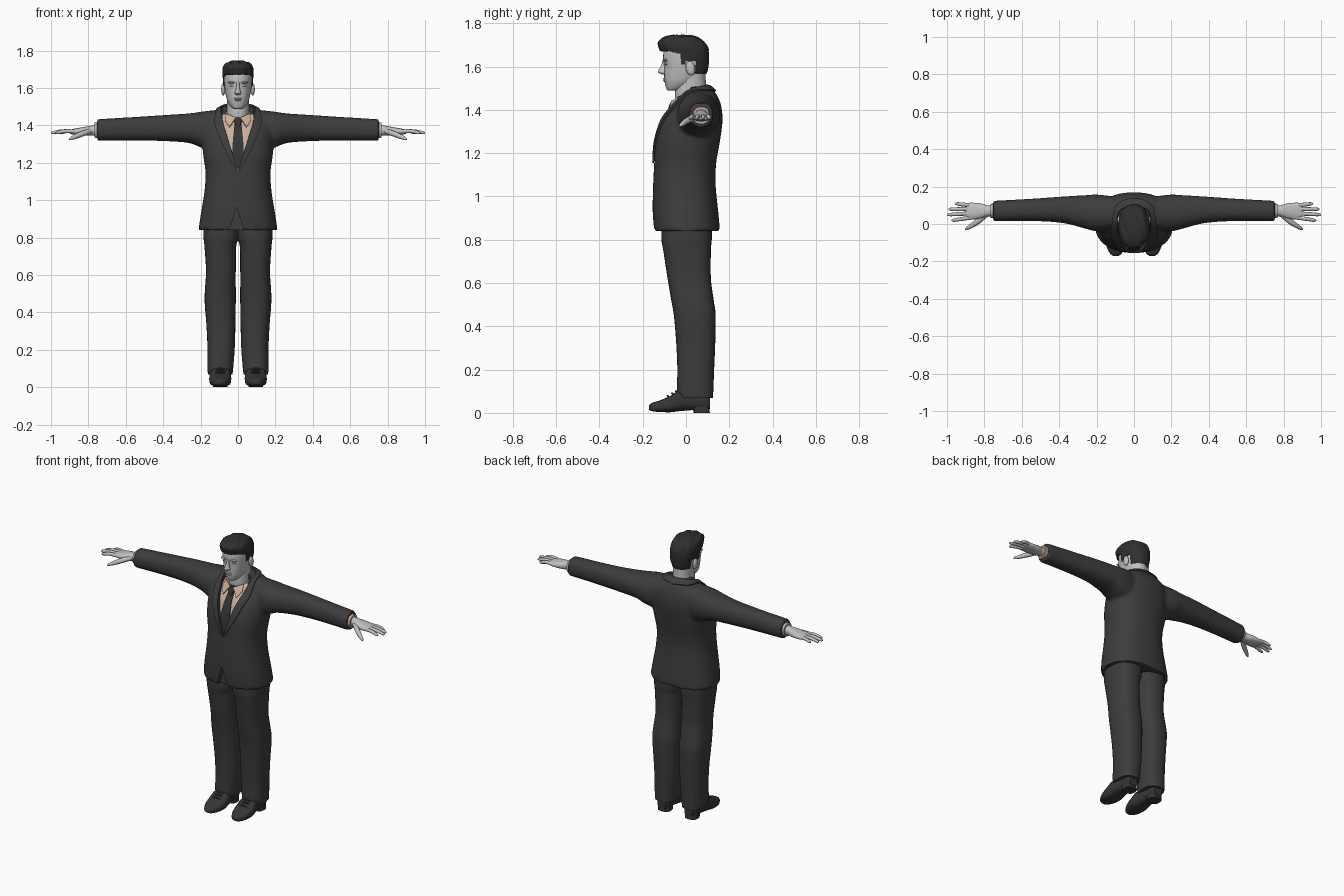
import bpy, bmesh, math
from mathutils import Vector, Matrix
from mathutils.bvhtree import BVHTree

if "Cube" in bpy.data.objects:
    bpy.data.objects.remove(bpy.data.objects["Cube"])


def material(name, r, g, b):
    m = bpy.data.materials.new(name)
    m.diffuse_color = (r, g, b, 1)
    m.use_nodes = True
    m.node_tree.nodes["Principled BSDF"].inputs["Base Color"].default_value = m.diffuse_color
    return m


SUIT = material("charcoal_cloth", .046, .046, .046)
TIE = material("tie_cloth", .036, .036, .038)
SHIRT = material("beige_cotton", .60, .42, .32)
SKIN = material("grey_skin", .53, .53, .53)
HAIR = material("dark_hair", .028, .028, .028)
SHOE = material("dark_leather", .036, .036, .036)
EYE = material("eye_white", .62, .63, .65)


def smooth_rows(rows, m):
    """Catmull-Rom interpolation of section rows."""
    out = []
    for i in range(len(rows) - 1):
        q = [rows[max(i - 1, 0)], rows[i], rows[i + 1], rows[min(i + 2, len(rows) - 1)]]
        for k in range(m):
            t = k / m
            out.append([.5 * (2 * b + (c - a) * t + (2 * a - 5 * b + 4 * c - d) * t * t
                              + (3 * b - a - 3 * c + d) * t ** 3) for a, b, c, d in zip(*q)])
    return out + [list(rows[-1])]


def add_loft(bm, axis, rows, e=2.3, n=32, m=5):
    """Rows: position on axis, then min/max of the other two axes."""
    rings = []
    for p, u0, u1, v0, v1 in smooth_rows(rows, m):
        ring = []
        for k in range(n):
            c, s = math.cos(2 * math.pi * k / n), math.sin(2 * math.pi * k / n)
            u = (u0 + u1) / 2 + (u1 - u0) / 2 * math.copysign(abs(c) ** (2 / e), c)
            v = (v0 + v1) / 2 + (v1 - v0) / 2 * math.copysign(abs(s) ** (2 / e), s)
            co = {'x': (p, u, v), 'y': (u, p, v), 'z': (u, v, p)}[axis]
            ring.append(bm.verts.new(co))
        rings.append(ring)
    for a, b in zip(rings, rings[1:]):
        for k in range(n):
            bm.faces.new((a[k], a[(k + 1) % n], b[(k + 1) % n], b[k]))
    bm.faces.new(rings[0])
    bm.faces.new(rings[-1])


def mirror(bm):
    g = bmesh.ops.duplicate(bm, geom=bm.verts[:] + bm.edges[:] + bm.faces[:])["geom"]
    for v in g:
        if isinstance(v, bmesh.types.BMVert):
            v.co.x *= -1


def bake(o, mods=(), angle=45):
    for kind, props in mods:
        md = o.modifiers.new(kind.lower(), kind)
        for k, v in props.items():
            setattr(md, k, v)
    bpy.ops.object.select_all(action='DESELECT')
    o.select_set(True)
    bpy.context.view_layer.objects.active = o
    bpy.ops.object.convert(target='MESH')
    bpy.ops.object.shade_smooth_by_angle(angle=math.radians(angle))
    return bpy.context.view_layer.objects.active


def finish(name, bm, mat, both=False, mods=()):
    if both:
        mirror(bm)
    bmesh.ops.recalc_face_normals(bm, faces=bm.faces[:])
    me = bpy.data.meshes.new(name)
    bm.to_mesh(me)
    bm.free()
    me.materials.append(mat)
    o = bpy.data.objects.new(name, me)
    bpy.context.collection.objects.link(o)
    return bake(o, mods)


def loft(name, axis, rows, mat, both=False, **kw):
    bm = bmesh.new()
    add_loft(bm, axis, rows, **kw)
    return finish(name, bm, mat, both)


def blobs(name, items, mat, both=False):
    bm = bmesh.new()
    for c, r, tilt in items:
        mx = Matrix.Translation(c) @ Matrix.Rotation(tilt, 4, 'X') @ Matrix.Diagonal((*r, 1))
        bmesh.ops.create_uvsphere(bm, u_segments=20, v_segments=12, radius=1, matrix=mx)
    return finish(name, bm, mat, both)


def tubes(name, paths, mat):
    """Tapered round tubes, built on both sides; points are x, y, z, radius."""
    cu = bpy.data.curves.new(name, 'CURVE')
    cu.dimensions, cu.bevel_depth, cu.bevel_resolution, cu.use_fill_caps = '3D', 1, 3, True
    for side in (1, -1):
        for path in paths:
            pts = smooth_rows(path, 4)
            sp = cu.splines.new('POLY')
            sp.points.add(len(pts) - 1)
            for q, (x, y, z, r) in zip(sp.points, pts):
                q.co, q.radius = (x * side, y, z, 1), r
    cu.materials.append(mat)
    o = bpy.data.objects.new(name, cu)
    bpy.context.collection.objects.link(o)
    return bake(o)


def tree(o):
    bm = bmesh.new()
    bm.from_mesh(o.data)
    t = BVHTree.FromBMesh(bm)
    bm.free()
    return t


def strip(name, pairs, surface, off, thick, mat, both=False):
    """Cloth strip laid on a surface between two edge lines."""
    bm, rows = bmesh.new(), []
    for row in smooth_rows([a + b for a, b in pairs], 6):
        a, b, line = Vector(row[:3]), Vector(row[3:]), []
        for k in range(5):
            loc, nor, _, _ = surface.find_nearest(a.lerp(b, k / 4))
            line.append(bm.verts.new(loc + nor * off))
        rows.append(line)
    for a, b in zip(rows, rows[1:]):
        for k in range(4):
            bm.faces.new((a[k], a[k + 1], b[k + 1], b[k]))
    return finish(name, bm, mat, both, [('SOLIDIFY', dict(thickness=thick, offset=0))])


def prism(name, pts, y0, y1):
    bm = bmesh.new()
    a = [bm.verts.new((x, y0, z)) for x, z in pts]
    b = [bm.verts.new((x, y1, z)) for x, z in pts]
    bm.faces.new(a)
    bm.faces.new(b)
    for k in range(len(a)):
        j = (k + 1) % len(a)
        bm.faces.new((a[k], a[j], b[j], b[k]))
    o = finish(name, bm, SUIT)
    o.hide_render = True
    return o


# Jacket: torso and sleeves fused into one soft body
TORSO = [(z, -h, h, f, b) for z, h, f, b in (
    (.84, .212, -.147, .157), (.93, .198, -.154, .149), (1.05, .179, -.152, .137),
    (1.15, .174, -.147, .139), (1.25, .187, -.141, .156), (1.35, .19, -.114, .169),
    (1.42, .18, -.064, .162), (1.46, .15, -.03, .147), (1.49, .098, -.01, .127),
    (1.507, .07, 0, .11))]
bm = bmesh.new()
add_loft(bm, 'x', [(.06, -.03, .14, 1.26, 1.488), (.19, -.04, .157, 1.28, 1.474),
                   (.26, -.025, .154, 1.305, 1.464), (.38, .005, .147, 1.315, 1.456),
                   (.55, .016, .135, 1.319, 1.445), (.753, .014, .124, 1.318, 1.433)])
mirror(bm)
add_loft(bm, 'z', TORSO, e=2.4, n=48)
jacket = finish("jacket", bm, SUIT, False, [
    ('REMESH', dict(mode='VOXEL', voxel_size=.01)), ('SMOOTH', dict(factor=.5, iterations=5))])
body = tree(jacket)

# Neck opening and front hem cutaway
cuts = [prism("neck_cutter", [(0, 1.155), (.085, 1.43), (.075, 1.56), (-.075, 1.56), (-.085, 1.43)], -.3, .02),
        prism("hem_cutter", [(-.008, .965), (.045, .8), (-.055, .8)], -.3, -.118)]
jacket = bake(jacket, [('BOOLEAN', dict(object=c, operation='DIFFERENCE', solver='EXACT')) for c in cuts], 50)
for c in cuts:
    bpy.data.objects.remove(c)

# Lapels running into the collar round the neck
strip("lapels_and_collar", [
    ((0, -.145, 1.155), (.012, -.145, 1.165)), ((.029, -.135, 1.25), (.07, -.13, 1.27)),
    ((.06, -.11, 1.35), (.105, -.1, 1.355)), ((.083, -.055, 1.43), (.122, -.05, 1.41)),
    ((.088, 0, 1.475), (.118, 0, 1.475)), ((.07, .075, 1.505), (.09, .1, 1.485)),
    ((0, .1, 1.515), (0, .135, 1.485))], body, .005, .009, SUIT, True)

# Shirt front, collar, collar points and cuffs
shirt = loft("shirt", 'z', [(z, a + .016, b - .016, f + .012, k - .02)
                            for z, a, b, f, k in TORSO[2:8]], SHIRT, e=2.4, n=48)
bm = bmesh.new()
add_loft(bm, 'z', [(1.43, -.076, .076, -.056, .106), (1.455, -.071, .071, -.055, .104),
                   (1.475, -.066, .066, -.053, .1)], e=2.1)
for v in bm.verts:
    v.co.z += .45 * (v.co.y - .03)
finish("shirt_collar", bm, SHIRT)
bm = bmesh.new()
bm.faces.new([bm.verts.new(p) for p in ((.012, -.062, 1.44), (.062, -.03, 1.462), (.07, -.055, 1.425), (.045, -.085, 1.39))])
finish("collar_points", bm, SHIRT, True, [('SOLIDIFY', dict(thickness=.006, offset=0))])
loft("shirt_cuffs", 'x', [(.73, .03, .11, 1.332, 1.416), (.768, .032, .108, 1.334, 1.414)], SHIRT, True)

# Tie blade and knot
strip("tie", [((-h, y, z), (h, y, z)) for h, y, z in (
    (.017, -.062, 1.41), (.024, -.1, 1.35), (.03, -.12, 1.27), (.03, -.135, 1.17))],
    tree(shirt), .004, .006, TIE)
loft("tie_knot", 'z', [(1.395, -.013, .013, -.085, -.05), (1.42, -.02, .02, -.078, -.04),
                       (1.443, -.024, .024, -.066, -.035)], TIE, n=16)

# Trousers
loft("trousers", 'z', [
    (.068, .03, .16, -.036, .125), (.1, .026, .163, -.042, .126), (.2, .018, .163, -.04, .13),
    (.32, .014, .168, -.045, .135), (.45, .012, .178, -.056, .137), (.52, .012, .177, -.068, .128),
    (.62, .012, .171, -.085, .115), (.75, .01, .179, -.105, .115), (.8, -.004, .184, -.113, .119),
    (.9, -.01, .185, -.114, .12)], SUIT, True, e=2.5)

# Shoes, heels and laces
loft("shoes", 'y', [
    (-.172, .085, .108, .016, .034), (-.158, .066, .128, .008, .046), (-.12, .045, .147, .004, .058),
    (-.07, .036, .154, .003, .08), (-.03, .04, .15, .008, .104), (.05, .052, .138, .014, .115),
    (.09, .056, .134, .014, .1), (.11, .066, .124, .018, .075)], SHOE, True, e=2.8)
loft("shoe_heels", 'z', [(0, .056, .134, .035, .11), (.03, .056, .134, .03, .108)], SHOE, True, e=3)
tubes("shoe_laces", [[(.07, y, z - .004, .004), (.095, y - .004, z + .002, .005), (.12, y, z - .004, .004)]
                     for y, z in ((-.08, .077), (-.06, .088), (-.043, .098))], SHOE)

# Hands
loft("palms", 'x', [
    (.74, .042, .102, 1.345, 1.405), (.785, .04, .1, 1.346, 1.398), (.82, .03, .11, 1.346, 1.392),
    (.87, .023, .114, 1.349, 1.383), (.897, .03, .11, 1.354, 1.377)], SKIN, True, n=24)
tubes("fingers", [[(.87, y, 1.367, .0105), ((x + .87) / 2, (y + t) / 2, 1.369, .0105),
                   (x - .012, t, 1.361, .0085), (x, t, 1.359, .003)]
                  for y, x, t in ((.034, .975, .02), (.057, 1, .05), (.08, .992, .079), (.1, .958, .108))]
      + [[(.79, .05, 1.37, .014), (.845, .006, 1.35, .0145), (.888, -.021, 1.331, .0095), (.902, -.031, 1.324, .003)]], SKIN)

# Neck, head and face
loft("neck", 'z', [(1.4, -.064, .064, -.04, .1), (1.46, -.06, .06, -.05, .098),
                   (1.52, -.058, .058, -.046, .092), (1.58, -.06, .06, -.03, .09)], SKIN, e=2.1)
loft("head", 'z', [(z, -h, h, f, b) for z, h, f, b in (
    (1.488, .018, -.082, -.04), (1.496, .034, -.09, -.01), (1.525, .054, -.098, .05),
    (1.56, .065, -.101, .085), (1.6, .072, -.101, .094), (1.64, .075, -.106, .098),
    (1.68, .074, -.1, .096), (1.715, .058, -.08, .075), (1.732, .03, -.045, .04))], SKIN, e=2.2)
loft("nose", 'z', [(1.563, -.012, .012, -.112, -.085), (1.573, -.018, .018, -.128, -.085),
                   (1.583, -.014, .014, -.127, -.085), (1.605, -.009, .009, -.115, -.085),
                   (1.63, -.009, .009, -.108, -.085)], SKIN, e=2, n=16)
blobs("brows_and_ears", [((.031, -.094, 1.629), (.023, .012, .006), 0),
                         ((.079, .02, 1.592), (.011, .021, .033), .2)], SKIN, True)
blobs("lips", [((0, -.097, 1.543), (.023, .01, .0045), 0), ((0, -.096, 1.534), (.019, .01, .005), 0)], SKIN)
blobs("eyes", [((.031, -.09, 1.612), (.014, .008, .006), 0)], EYE, True)


# Hair: swept cap trimmed along the hairline
def hairline(y):
    if y < -.025:
        return 1.672 - max(0, y + .08) * .25
    return 1.61 if y < .003 else 1.626 if y < .045 else 1.563


bm = bmesh.new()
add_loft(bm, 'z', [(z, -h, h, f, b) for z, h, f, b in (
    (1.55, .058, -.09, .085), (1.58, .07, -.105, .1), (1.62, .079, -.11, .106),
    (1.66, .082, -.113, .106), (1.69, .084, -.124, .099), (1.715, .078, -.127, .083),
    (1.735, .06, -.1, .055), (1.744, .03, -.06, .015))], e=2.2, n=72, m=7)
for v in bm.verts:
    if v.co.z > 1.67:
        v.co.z += .003 * math.sin(130 * v.co.x + 50 * v.co.y)
        v.co.y += .003 * math.sin(160 * v.co.x)
low = [f for f in bm.faces if f.calc_center_median().z < hairline(f.calc_center_median().y)]
bmesh.ops.delete(bm, geom=low, context='FACES')
finish("hair", bm, HAIR, False, [('SOLIDIFY', dict(thickness=.01, offset=-1))])
